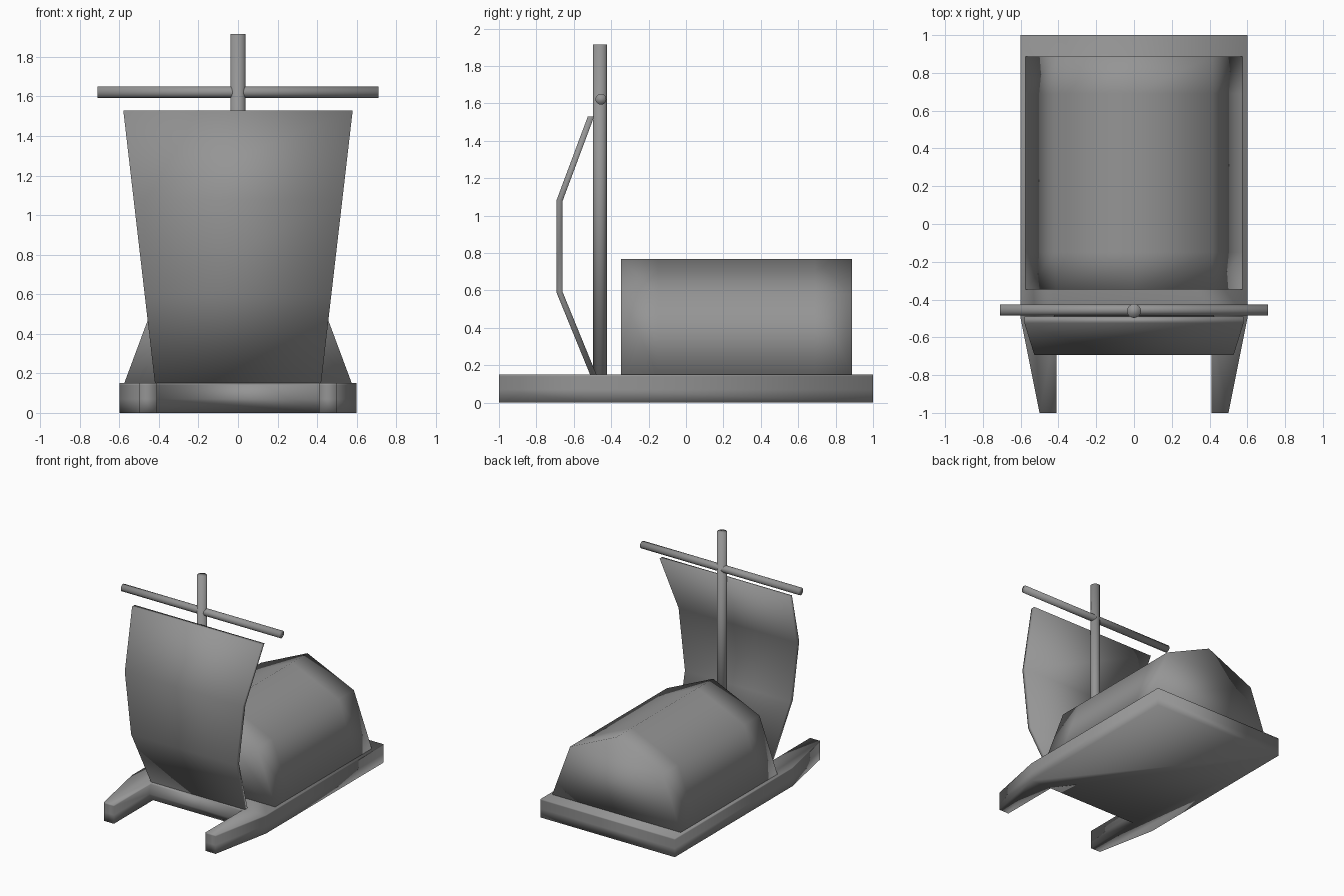
import bpy, bmesh
from math import pi

if "Cube" in bpy.data.objects:
    bpy.data.objects.remove(bpy.data.objects["Cube"])

# one dark grey for every part
grey = bpy.data.materials.new("dark_grey")
grey.diffuse_color = (0.3, 0.3, 0.3, 1)
grey.use_nodes = True
grey.node_tree.nodes["Principled BSDF"].inputs["Base Color"].default_value = grey.diffuse_color


def loft(name, rings):
    """Skin a list of equal-length closed rings, cap both ends, shade it softly."""
    bm = bmesh.new()
    vs = [[bm.verts.new(p) for p in ring] for ring in rings]
    n = len(rings[0])
    for a, b in zip(vs, vs[1:]):
        for i in range(n):
            j = (i + 1) % n
            bm.faces.new((a[i], a[j], b[j], b[i]))
    bm.faces.new(vs[0])
    bm.faces.new(vs[-1])
    bmesh.ops.recalc_face_normals(bm, faces=bm.faces)
    for f in bm.faces:
        f.smooth = True
    me = bpy.data.meshes.new(name)
    bm.to_mesh(me)
    bm.free()
    me.materials.append(grey)
    ob = bpy.data.objects.new(name, me)
    bpy.context.collection.objects.link(ob)
    return ob


def rod(name, radius, length, loc, rot=(0, 0, 0)):
    bpy.ops.mesh.primitive_cylinder_add(vertices=20, radius=radius, depth=length,
                                        location=loc, rotation=rot)
    ob = bpy.context.object
    ob.name = name
    ob.data.materials.append(grey)
    bpy.ops.object.shade_smooth()


# hull: flat raft with two tapered prongs and a lip between them that recedes below
def hull_ring(z, front):
    half = [(0.6, 1), (0.6, -0.5), (0.5, -1), (0.41, -1), (0.41, front)]
    pts = half + [(-x, y) for x, y in reversed(half)]
    return [(x, y, z) for x, y in pts]


loft("hull", [hull_ring(0, -0.50), hull_ring(0.07, -0.55),
              hull_ring(0.14, -0.53), hull_ring(0.15, -0.51)])

# cabin: five-sided section, softly shaded over all its edges
section = [(-0.575, 0.15), (-0.415, 0.58), (0, 0.768), (0.415, 0.58), (0.575, 0.15)]
loft("cabin", [[(x, y, z) for x, z in section]
               for y in (-0.347, -0.15, 0.69, 0.888)])

# sail: bulging sheet, wider towards the top
profile = [(-0.513, 0.15), (-0.693, 0.59), (-0.693, 1.08), (-0.525, 1.53)]
thick = 0.034


def sail_ring(y, z):
    w = 0.42 + (z - 0.15) * 0.16 / 1.38
    return [(-w, y, z), (w, y, z), (w, y + thick, z), (-w, y + thick, z)]


loft("sail", [sail_ring(y, z) for y, z in profile])

# mast and yard
rod("mast", 0.037, 1.765, (0, -0.46, 1.0325))
rod("yard", 0.029, 1.42, (0, -0.455, 1.622), (0, pi / 2, 0))
